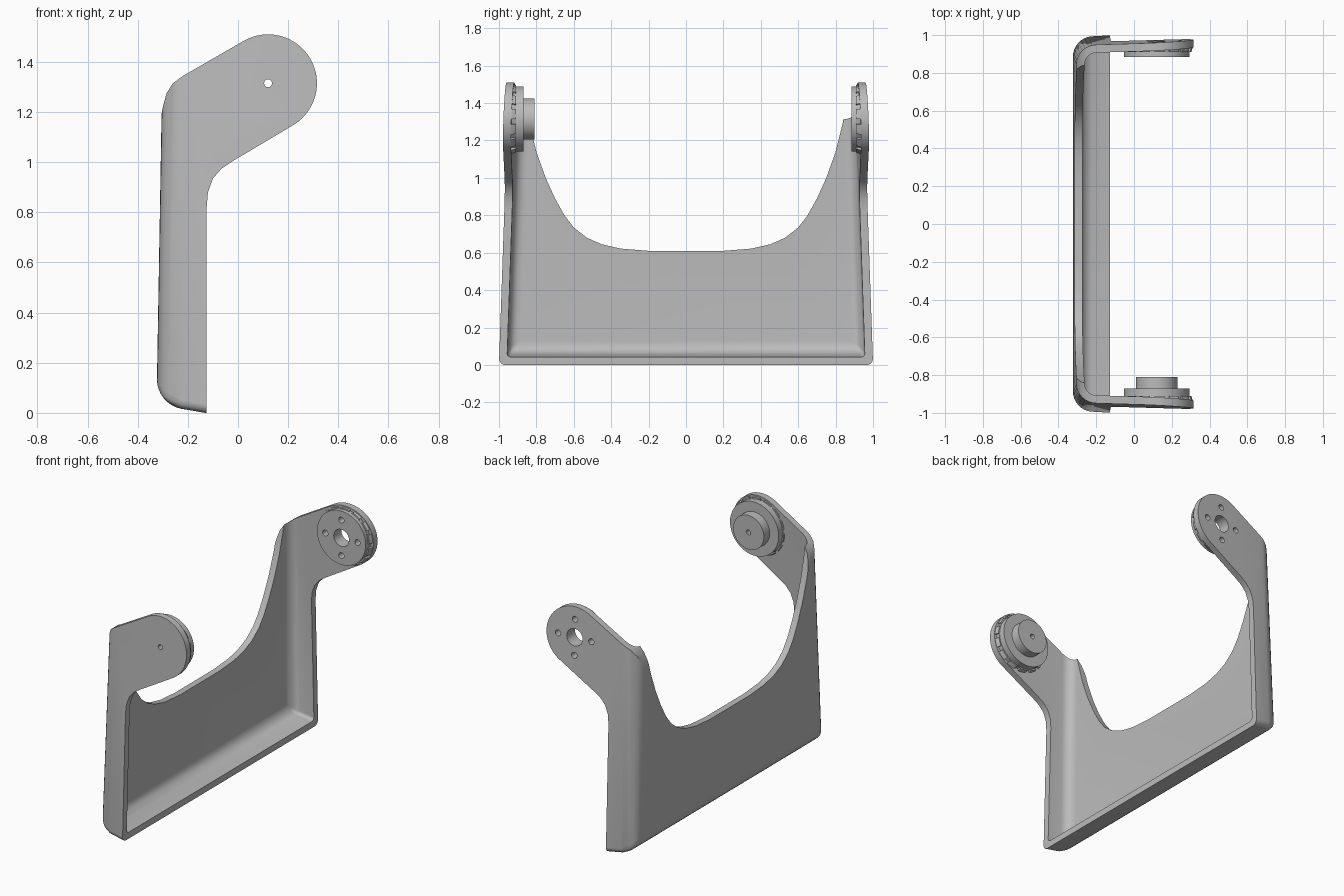
import bpy, bmesh
from math import sin, cos, pi, radians
from mathutils import Matrix, Vector

if "Cube" in bpy.data.objects:
    bpy.data.objects.remove(bpy.data.objects["Cube"], do_unlink=True)

grey = bpy.data.materials.new("light grey plastic")
grey.use_nodes = True
grey.diffuse_color = (0.5, 0.5, 0.5, 1)
grey.node_tree.nodes["Principled BSDF"].inputs["Base Color"].default_value = (0.5, 0.5, 0.5, 1)

PX, PZ, EAR = 0.12, 1.315, 0.195   # pivot axis and ear radius


def make(name, bm):
    bmesh.ops.recalc_face_normals(bm, faces=bm.faces)
    mesh = bpy.data.meshes.new(name)
    bm.to_mesh(mesh)
    bm.free()
    mesh.materials.append(grey)
    ob = bpy.data.objects.new(name, mesh)
    bpy.context.collection.objects.link(ob)
    return ob


def activate(ob):
    bpy.ops.object.select_all(action='DESELECT')
    ob.select_set(True)
    bpy.context.view_layer.objects.active = ob


def apply(ob, mod):
    activate(ob)
    bpy.ops.object.modifier_apply(modifier=mod.name)


def boolean(ob, cutter, op='DIFFERENCE', keep=False):
    mod = ob.modifiers.new(op, 'BOOLEAN')
    mod.operation, mod.solver, mod.object = op, 'EXACT', cutter
    apply(ob, mod)
    if not keep:
        bpy.data.objects.remove(cutter, do_unlink=True)


def loft(name, rings):
    """Solid through rings that share a point count, capped at both ends."""
    bm = bmesh.new()
    loops = [[bm.verts.new(p) for p in ring] for ring in rings]
    n = len(loops[0])
    for a, b in zip(loops, loops[1:]):
        for i in range(n):
            j = (i + 1) % n
            bm.faces.new((a[i], a[j], b[j], b[i]))
    bm.faces.new(loops[0])
    bm.faces.new(loops[-1])
    return make(name, bm)


def disc(name, r, y0, y1, dx=0, dz=0, n=48):
    return loft(name, [[(PX + dx + r * cos(2 * pi * i / n), y, PZ + dz + r * sin(2 * pi * i / n))
                        for i in range(n)] for y in (y0, y1)])


def drafted_tray(name, inset, radius, reach):
    """Drafted block with rounded back and bottom edges."""
    bm = bmesh.new()
    bmesh.ops.create_cube(bm, size=2)
    for v in bm.verts:
        sx, sy, sz = v.co
        z = 1.7 + reach if sz > 0 else 0
        x = 0.5 + reach if sx > 0 else -0.325 + 0.017 * z + inset
        if sz < 0:
            z = -0.17 * (x + 0.13) + inset
        v.co = (x, sy * (1 - 0.035 * z + 0.05 * (x + 0.13) - inset), z)
    bm.edges.ensure_lookup_table()
    weights = []
    for e in bm.edges:
        back = all(v.co.x < 0 for v in e.verts)
        top = all(v.co.z > 1 for v in e.verts)
        bottom = all(v.co.z < 1 for v in e.verts)
        front = all(v.co.x > 0 for v in e.verts)
        weights.append(0 if top or front else 1 if back else 0.35 if bottom else 0)
    ob = make(name, bm)
    ob.data.attributes.new("bevel_weight_edge", 'FLOAT', 'EDGE').data.foreach_set("value", weights)
    mod = ob.modifiers.new("rounding", 'BEVEL')
    mod.limit_method, mod.width, mod.segments = 'WEIGHT', radius, 8
    apply(ob, mod)
    return ob


# Bracket body: side silhouette, hollow and scooped back wall
body = drafted_tray("bracket_body", 0, 0.1, 0)
arc = [(PX + EAR * cos(radians(a)), PZ + EAR * sin(radians(a))) for a in range(-60, 121, 6)]
outline = [(-0.5, -0.2), (-0.127, -0.2), (-0.125, 0.82), (-0.12, 0.88), (-0.1, 0.935), (-0.065, 0.975),
           (-0.02, 1.005)] + arc + [(-0.22, 1.344), (-0.26, 1.315), (-0.285, 1.275), (-0.3, 1.22),
                                    (-0.307, 1.18), (-0.5, 1.1)]
boolean(body, loft("outline", [[(x, y, z) for x, z in outline] for y in (-1.3, 1.3)]), 'INTERSECT')
boolean(body, drafted_tray("hollow", 0.042, 0.06, 0.2))

half = [(0.2, 0.61), (0.35, 0.622), (0.45, 0.645), (0.53, 0.68), (0.6, 0.735), (0.65, 0.8), (0.7, 0.89),
        (0.75, 1.0), (0.8, 1.14), (0.84, 1.3), (0.85, 1.7)]
scoop = [(-y, z) for y, z in reversed(half)] + half
boolean(body, loft("scoop", [[(x, y, z) for y, z in scoop] for x in (-0.6, 0.6)]))


def toothed_ring(name, side):
    """Tapered ring with a saw-tooth rim between ear and boss."""
    teeth, rings = 14, []
    for y, outer in ((0.945, EAR), (0.91, 0.183)):
        ring = []
        for t in range(teeth):
            for f, r in ((0, outer), (0.35, outer), (0.65, outer), (0.66, 0.176), (0.99, outer - 0.008)):
                a = 2 * pi * (t + f) / teeth
                ring.append((PX + r * cos(a), side * y, PZ + r * sin(a)))
        rings.append(ring)
    return loft(name, rings)


# Pivot bosses on the inner faces of both ears
left_side = [toothed_ring("back_toothed_ring", 1), disc("back_boss", 0.174, 0.94, 0.885)]
right_side = [toothed_ring("front_toothed_ring", -1), disc("front_boss", 0.174, -0.94, -0.87),
              disc("front_pivot_pin", 0.11, -0.94, -0.81)]

# Axle bore with four screw holes at the back, pin hole at the front
holes = [(0.055, 0, 0)] + [(0.019, 0.115 * cos(k * pi / 2), 0.115 * sin(k * pi / 2)) for k in range(4)]
for r, dx, dz in holes:
    cutter = disc("hole", r, 0.6, 1.2, dx, dz, 20)
    for ob in left_side + [body]:
        boolean(ob, cutter, keep=True)
    bpy.data.objects.remove(cutter, do_unlink=True)
cutter = disc("pin_hole", 0.016, -0.6, -1.2, n=12)
for ob in right_side + [body]:
    boolean(ob, cutter, keep=True)
bpy.data.objects.remove(cutter, do_unlink=True)

for ob in [body] + left_side + right_side:
    activate(ob)
    bpy.ops.object.shade_smooth_by_angle(angle=radians(30))
